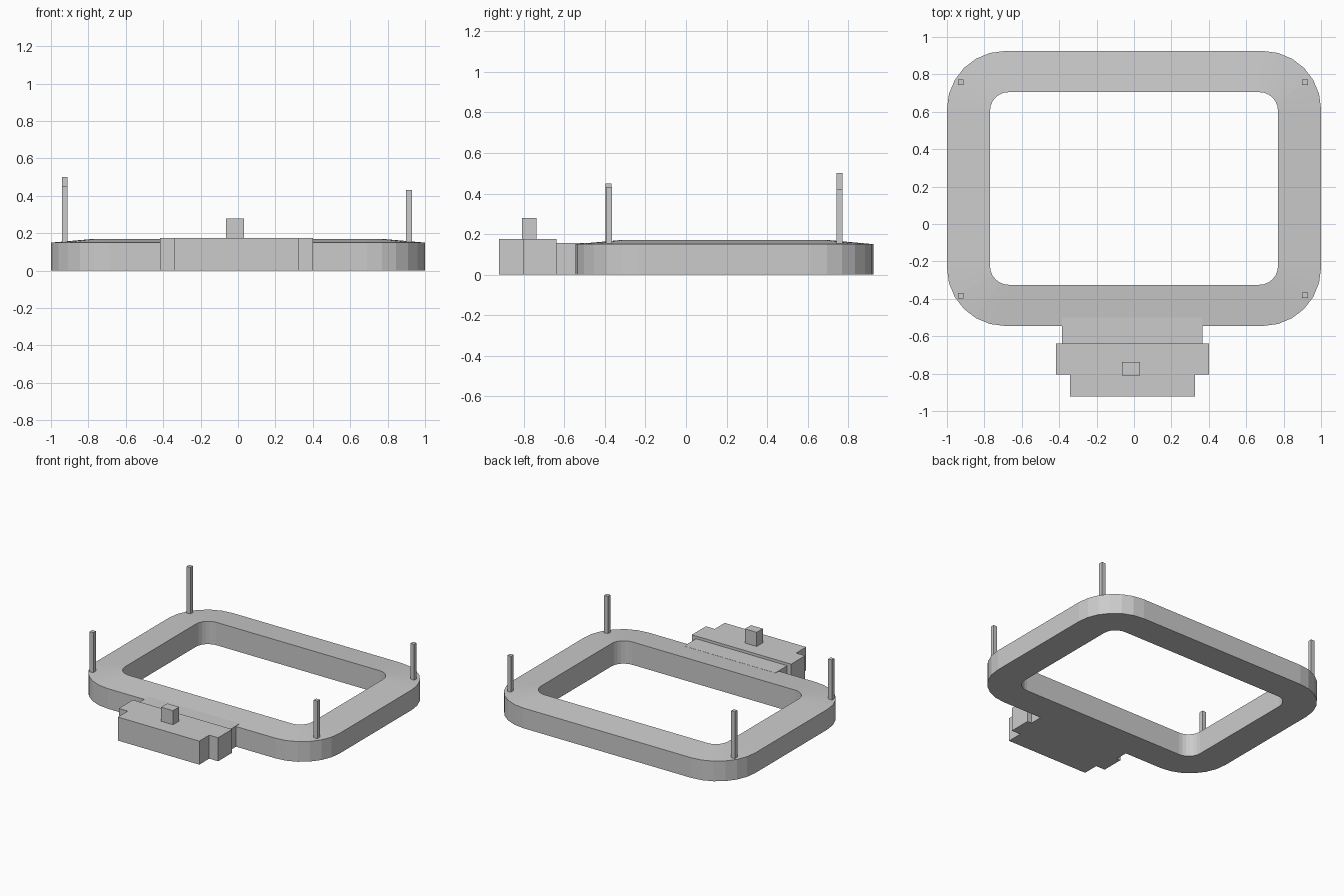
import bpy, bmesh, math

if "Cube" in bpy.data.objects:
    bpy.data.objects.remove(bpy.data.objects["Cube"])


def make_object(name, bm):
    bmesh.ops.recalc_face_normals(bm, faces=bm.faces)
    mesh = bpy.data.meshes.new(name)
    bm.to_mesh(mesh)
    bm.free()
    obj = bpy.data.objects.new(name, mesh)
    bpy.context.collection.objects.link(obj)
    return obj


def box(name, x0, x1, y0, y1, z0, z1):
    bm = bmesh.new()
    bmesh.ops.create_cube(bm, size=1)
    for v in bm.verts:
        v.co = (x1 if v.co.x > 0 else x0,
                y1 if v.co.y > 0 else y0,
                z1 if v.co.z > 0 else z0)
    return make_object(name, bm)


def rounded_rect(x, y0, y1, r, steps=6):
    pts = []
    corners = [(x - r, y1 - r), (r - x, y1 - r), (r - x, y0 + r), (x - r, y0 + r)]
    for i, (cx, cy) in enumerate(corners):
        for k in range(steps + 1):
            a = math.pi / 2 * (i + k / steps)
            pts.append((cx + r * math.cos(a), cy + r * math.sin(a)))
    return pts


# Rounded frame: rectangular loops swept into a ring, top sloping outward
outer = rounded_rect(1.0, -0.545, 0.925, 0.31)
inner = rounded_rect(0.77, -0.325, 0.705, 0.10)
bm = bmesh.new()
loops = [[bm.verts.new((x, y, z)) for x, y in pts]
         for pts, z in ((outer, 0), (outer, 0.15), (inner, 0.17), (inner, 0))]
n = len(outer)
for a, b in zip(loops, loops[1:] + loops[:1]):
    for i in range(n):
        j = (i + 1) % n
        bm.faces.new((a[i], a[j], b[j], b[i]))
make_object("frame", bm)

# Stepped block on the front with a small knob
box("block_neck", -0.385, 0.365, -0.65, -0.50, 0, 0.155)
box("block_body", -0.417, 0.40, -0.805, -0.64, 0, 0.175)
box("block_front", -0.343, 0.327, -0.922, -0.805, 0, 0.175)
box("knob", -0.065, 0.032, -0.81, -0.738, 0.17, 0.28)

# Four thin corner posts of slightly different heights
s = 0.015
for name, x, y, top in (("post_back_left", -0.927, 0.757, 0.50),
                        ("post_back_right", 0.914, 0.757, 0.42),
                        ("post_front_left", -0.927, -0.383, 0.45),
                        ("post_front_right", 0.914, -0.38, 0.432)):
    box(name, x - s, x + s, y - s, y + s, 0.145, top)
